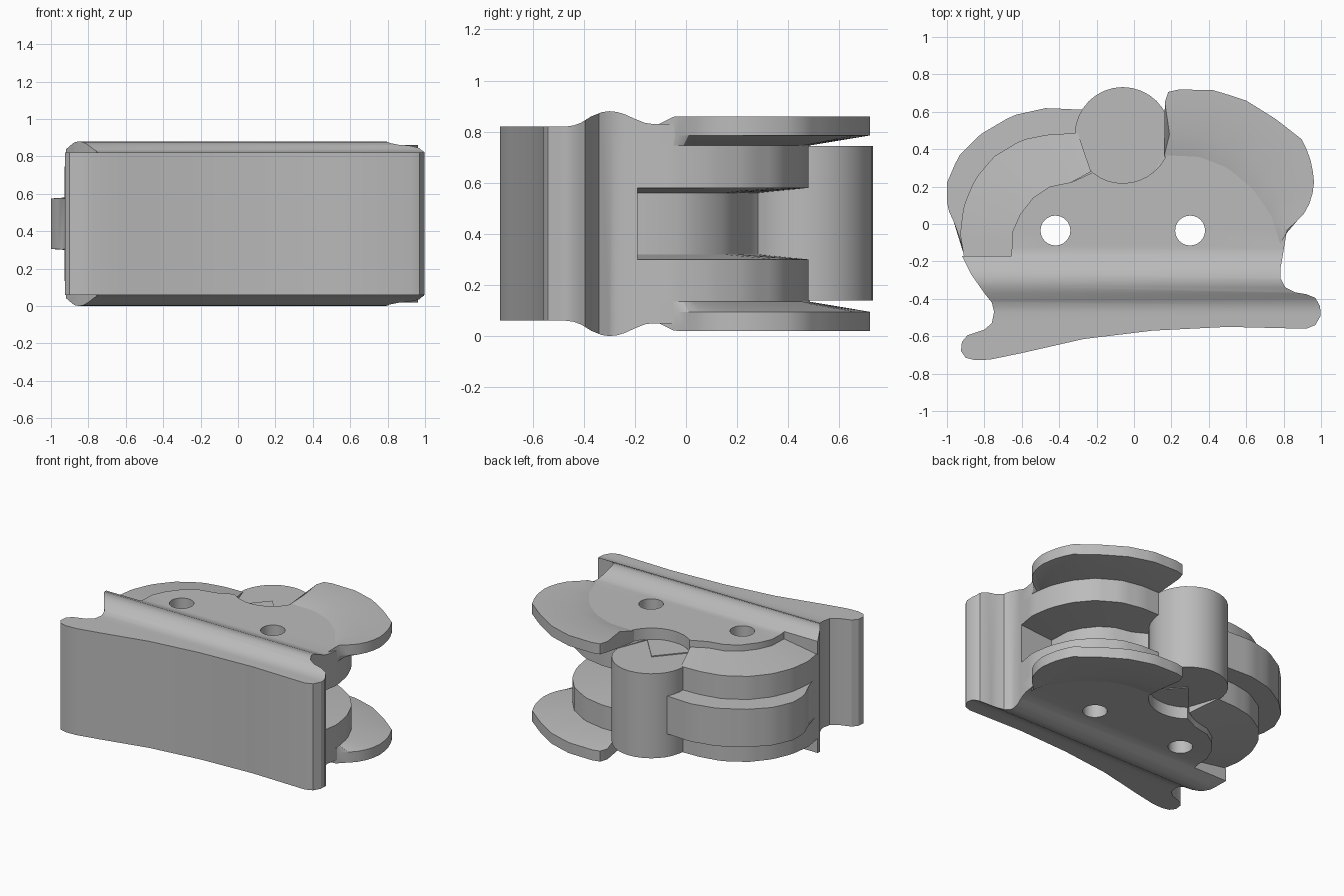
import bpy, bmesh, math
from mathutils import Vector

if "Cube" in bpy.data.objects:
    bpy.data.objects.remove(bpy.data.objects["Cube"], do_unlink=True)

MID = 0.44  # height of the mirror plane
grey = bpy.data.materials.new("mid grey")
grey.use_nodes = True
grey.diffuse_color = (0.5, 0.5, 0.5, 1)
grey.node_tree.nodes["Principled BSDF"].inputs["Base Color"].default_value = (0.5, 0.5, 0.5, 1)


def finish(bm, name):
    bmesh.ops.recalc_face_normals(bm, faces=bm.faces)
    mesh = bpy.data.meshes.new(name)
    bm.to_mesh(mesh)
    bm.free()
    mesh.materials.append(grey)
    obj = bpy.data.objects.new(name, mesh)
    bpy.context.collection.objects.link(obj)
    return obj


def prism(name, points, offset):
    """Extrude a closed polygon of 3D points along an offset."""
    bm = bmesh.new()
    face = bm.faces.new([bm.verts.new(p) for p in points])
    new = bmesh.ops.extrude_face_region(bm, geom=[face], use_keep_orig=True)["geom"]
    bmesh.ops.translate(bm, vec=offset, verts=[v for v in new if isinstance(v, bmesh.types.BMVert)])
    return finish(bm, name)


def plate(name, outline, low, high):
    return prism(name, [(x, y, low) for x, y in outline], (0, 0, high - low))


def resample(path, count=24):
    pts = [Vector(p) for p in path]
    spans = [(b - a).length for a, b in zip(pts, pts[1:])]
    out = []
    for k in range(count):
        d = sum(spans) * k / (count - 1)
        i = 0
        while i < len(spans) - 1 and d > spans[i]:
            d -= spans[i]
            i += 1
        out.append(pts[i].lerp(pts[i + 1], min(1, d / spans[i])))
    return out


def band(name, paths, tops, bottoms):
    """Loft a curved strip whose section runs across several paths."""
    bm = bmesh.new()
    rows = [resample(p) for p in paths]
    rings = []
    for station in zip(*rows):
        up = [(p.x, p.y, z) for p, z in zip(station, tops)]
        down = [(p.x, p.y, z) for p, z in zip(station, bottoms)]
        rings.append([bm.verts.new(p) for p in up + down[::-1]])
    for a, b in zip(rings, rings[1:]):
        for i in range(len(a)):
            j = (i + 1) % len(a)
            bm.faces.new((a[i], a[j], b[j], b[i]))
    bm.faces.new(rings[0])
    bm.faces.new(rings[-1][::-1])
    return finish(bm, name)


def mirrored_bands(name, paths, tops, bottoms):
    """One strip above the middle plane and its reflection below."""
    flip = lambda zs: [2 * MID - z for z in zs]
    band("upper_" + name, paths, tops, bottoms)
    band("lower_" + name, paths, flip(bottoms), flip(tops))


def boolean(obj, cutter, operation):
    mod = obj.modifiers.new("cut", 'BOOLEAN')
    mod.operation, mod.object, mod.solver = operation, cutter, 'EXACT'
    bpy.context.view_layer.objects.active = obj
    bpy.ops.object.modifier_apply(modifier=mod.name)


def arc(center, radius, start, end, count):
    angles = [math.radians(start + (end - start) * i / (count - 1)) for i in range(count)]
    return [(center[0] + radius * math.cos(a), center[1] + radius * math.sin(a)) for a in angles]


# Plan curves, each running from the front towards the pin
PIN, PIN_R = (-0.06, 0.475), 0.257
left_inner = [(-0.655, -0.19), (-0.65, -0.04), (-0.61, 0.05), (-0.54, 0.14),
              (-0.45, 0.2), (-0.33, 0.225), (-0.23, 0.28)]
left_step = [(-0.905, -0.2), (-0.93, -0.05), (-0.91, 0.1), (-0.85, 0.24),
             (-0.75, 0.36), (-0.6, 0.45), (-0.45, 0.48), (-0.3, 0.485)]
left_rim = [(-0.92, -0.08), (-1, 0.09), (-1, 0.22), (-0.94, 0.36),
            (-0.82, 0.48), (-0.65, 0.58), (-0.47, 0.62), (-0.26, 0.61)]
right_inner = [(-0.12 - x, y) for x, y in left_inner]
right_step = [(0.79, -0.2), (0.815, -0.05), (0.79, 0.1), (0.73, 0.24),
              (0.63, 0.36), (0.48, 0.45), (0.33, 0.48), (0.19, 0.48)]
lip_root = [(0.78, -0.11), (0.73, 0.04), (0.63, 0.18), (0.5, 0.29), (0.35, 0.35), (0.16, 0.36)]
lip_rim = [(0.82, -0.03), (0.9, 0.04), (0.95, 0.13), (0.965, 0.24), (0.94, 0.36), (0.9, 0.45),
           (0.76, 0.56), (0.6, 0.66), (0.43, 0.715), (0.22, 0.72), (0.18, 0.705), (0.165, 0.65)]

# Front wall with ridges and the two thin cheek plates, cut to the plan outline
front = [(-0.92, -0.17), (-0.87, -0.27), (-0.8, -0.37), (-0.76, -0.42), (-0.748, -0.47),
         (-0.76, -0.53), (-0.8, -0.565), (-0.89, -0.595), (-0.92, -0.63), (-0.925, -0.68),
         (-0.9, -0.715), (-0.85, -0.728), (-0.77, -0.725), (-0.6, -0.69), (-0.27, -0.615),
         (0.1, -0.57), (0.5, -0.55), (0.92, -0.56), (0.97, -0.54), (0.998, -0.49),
         (0.995, -0.44), (0.97, -0.395), (0.92, -0.375), (0.86, -0.365), (0.81, -0.34),
         (0.783, -0.29), (0.782, -0.24)]
socket = arc(PIN, PIN_R, 0, -129, 14)
outline = front + right_step + socket + left_inner[-2:0:-1] + [(-0.655, -0.17)]
ridge = [(0.8, 0.83), (-0.13, 0.83), (-0.16, 0.834), (-0.2, 0.85), (-0.24, 0.868), (-0.27, 0.877),
         (-0.3, 0.88), (-0.33, 0.876), (-0.37, 0.86), (-0.41, 0.835), (-0.44, 0.824), (-0.47, 0.82),
         (-0.8, 0.82)]
half = [(-0.19, 0.745), (0.8, 0.745)] + ridge
section = half + [(y, 2 * MID - z) for y, z in reversed(half)]
body = prism("front_wall_and_cheeks", [(-1.2, y, z) for y, z in section], (2.4, 0, 0))
trim = plate("outline_cutter", outline, -0.2, 1.1)
boolean(body, trim, 'INTERSECT')

# Solid core between the cheeks
core = plate("core", left_inner[::-1] + right_inner + [PIN], 0.135, 0.75)

# Mounting holes through core and cheeks
for x in (-0.42, 0.3):
    drill = plate("hole_cutter", arc((x, -0.035), 0.08, 0, 345, 24), -0.3, 1.2)
    for part in (body, core):
        boolean(part, drill, 'DIFFERENCE')
    bpy.data.objects.remove(drill, do_unlink=True)
bpy.data.objects.remove(trim, do_unlink=True)

# Right half: stepped rings around the groove, and outer lips
mirrored_bands("right_ring", [right_inner, right_step], [0.75, 0.745], [0.56, 0.58])
mirrored_bands("right_lip", [lip_root, right_step[1:], lip_rim],
               [0.828, 0.858, 0.86], [0.75, 0.745, 0.785])

# Left half: solid stepped block and the middle tongue
band("left_block", [left_inner, left_step], [0.785, 0.745], [0.095, 0.135])
band("left_tongue", [left_step, left_rim], [0.58, 0.575], [0.3, 0.305])

# Hinge pin
plate("hinge_pin", arc(PIN, PIN_R, 0, 348.75, 32), 0.14, 0.743)

# Smooth shading with sharp edges
bpy.ops.object.select_all(action='DESELECT')
for obj in bpy.context.scene.objects:
    if obj.type == 'MESH':
        obj.select_set(True)
        bpy.context.view_layer.objects.active = obj
bpy.ops.object.shade_smooth_by_angle(angle=math.radians(30))
